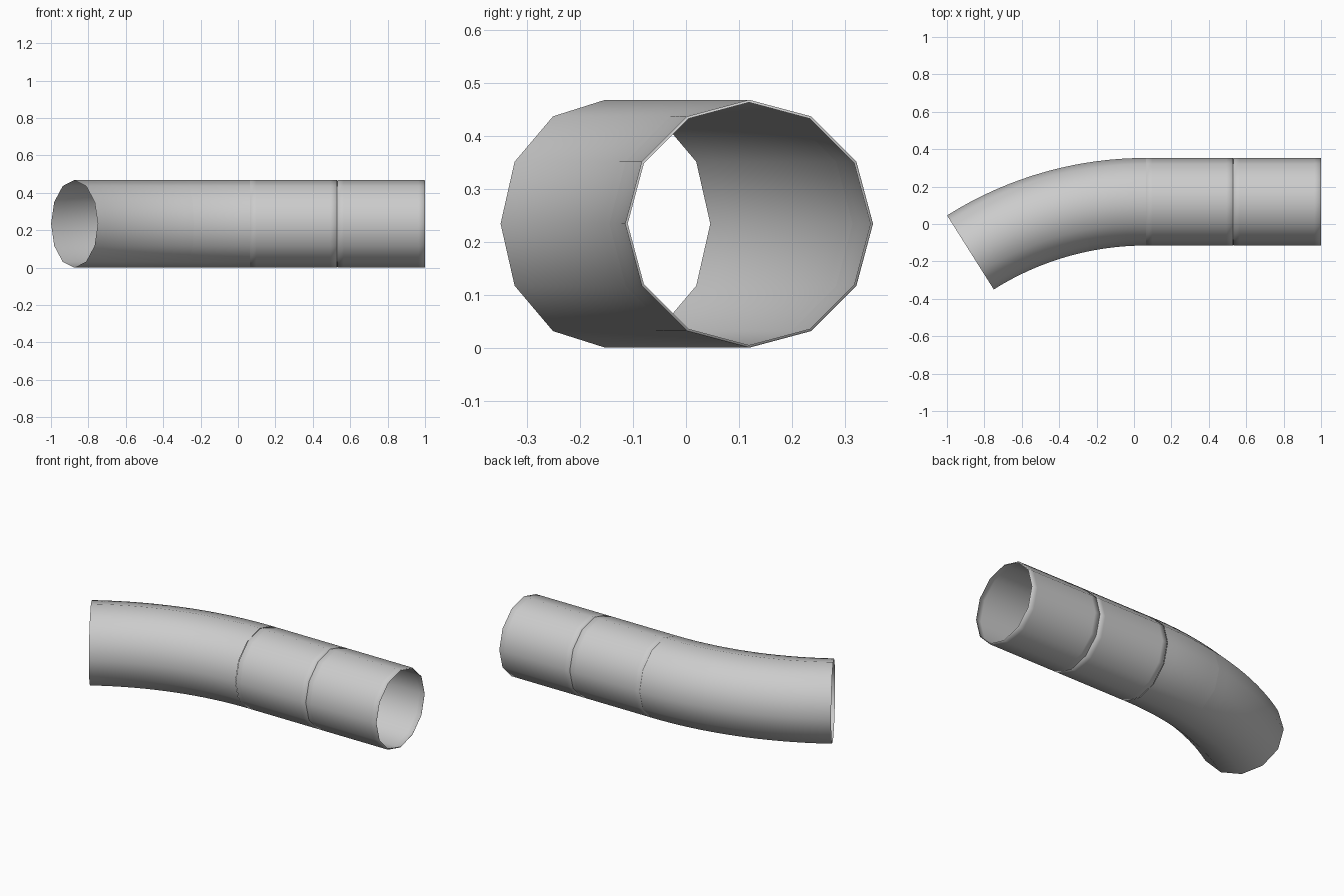
import bpy, math

if "Cube" in bpy.data.objects:
    bpy.data.objects.remove(bpy.data.objects["Cube"])

R = 0.234            # pipe radius
YC = 0.119           # centre line of the straight run
X0 = 0.063           # where the bend begins
BEND = 1.757         # bend radius
SIDES = 12


def pipe(name, rings):
    """Open tube from rings of (x, y, heading angle, radius)."""
    verts, faces = [], []
    for x, y, a, r in rings:
        for k in range(SIDES):
            t = 2 * math.pi * k / SIDES
            c, s = r * math.cos(t), r * math.sin(t)
            verts.append((x - c * math.sin(a), y + c * math.cos(a), R + s))
    for i in range(len(rings) - 1):
        for k in range(SIDES):
            n = (k + 1) % SIDES
            p, q = i * SIDES, (i + 1) * SIDES
            faces.append((p + k, p + n, q + n, q + k))
    me = bpy.data.meshes.new(name)
    me.from_pydata(verts, [], faces)
    me.polygons.foreach_set("use_smooth", [True] * len(faces))
    ob = bpy.data.objects.new(name, me)
    bpy.context.collection.objects.link(ob)
    return ob


def straight(name, x1, x2):
    # tiny inward lip at both ends
    lip = [(0.0, R - 0.005), (0.002, R), (0.035, R)]
    prof = [(x2 - d, r) for d, r in lip] + [(x1 + d, r) for d, r in reversed(lip)]
    return pipe(name, [(x, YC, 0, r) for x, r in prof])


def bend(name, a1, a2, steps):
    rings = []
    for i in range(steps + 1):
        a = math.radians(a1 + (a2 - a1) * i / steps)
        rings.append((X0 - BEND * math.sin(a), YC - BEND * (1 - math.cos(a)), a, R))
    return pipe(name, rings)


# straight sections
straight("outer_straight_pipe", 0.53, 1.0)
straight("inner_straight_pipe", X0, 0.53)
# curved sections
bend("short_bend_pipe", 0, 11.3, 6)
bend("long_bend_pipe", 11.3, 32.25, 10)
